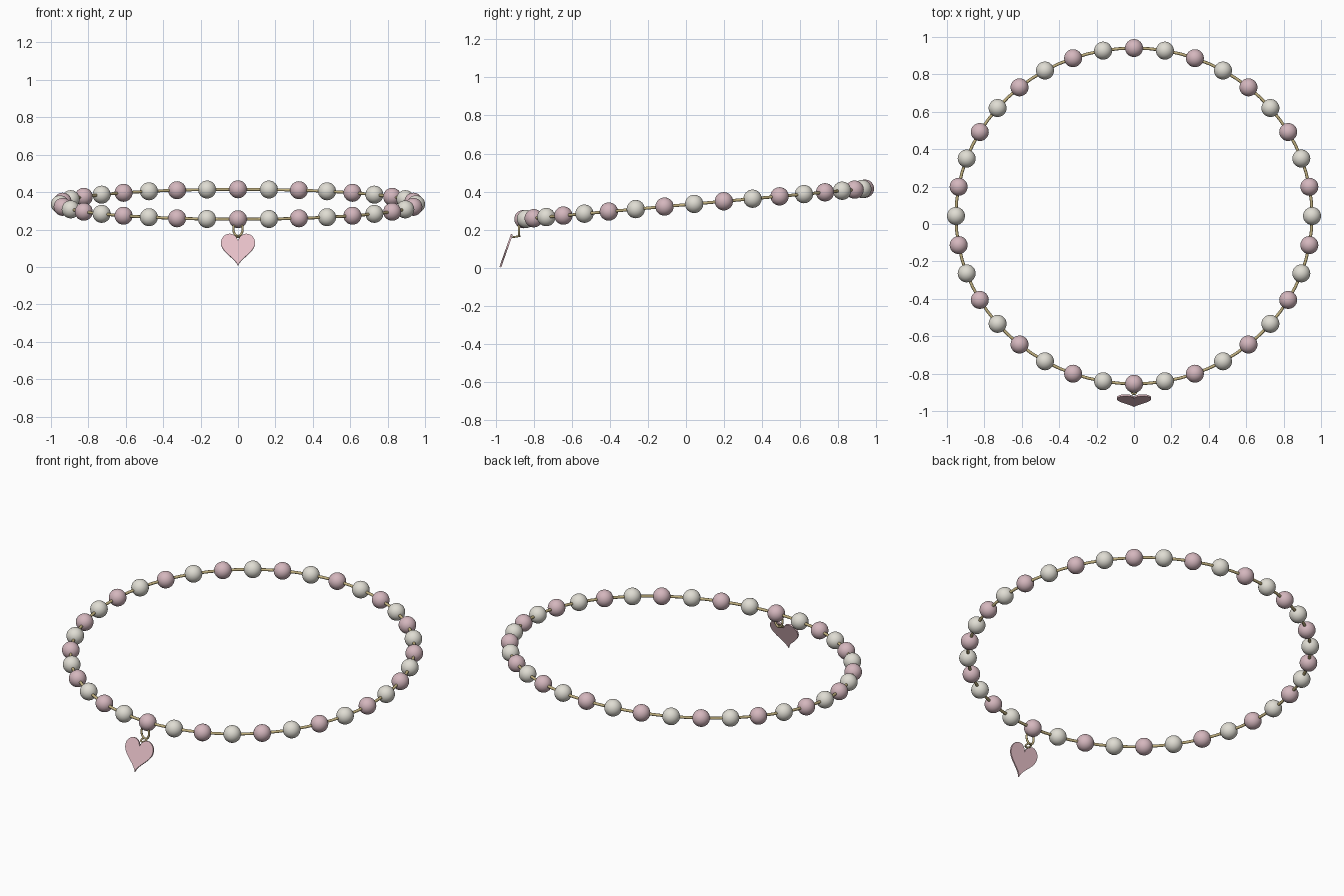
import bpy, bmesh
from math import sin, cos, pi, radians, atan2
from mathutils import Matrix, Vector

if "Cube" in bpy.data.objects:
    bpy.data.objects.remove(bpy.data.objects["Cube"])


def material(name, rgb):
    m = bpy.data.materials.new(name)
    m.diffuse_color = (*rgb, 1)
    m.use_nodes = True
    m.node_tree.nodes["Principled BSDF"].inputs["Base Color"].default_value = m.diffuse_color
    return m


PINK = material("pink", (0.66, 0.47, 0.51))
CREAM = material("cream", (0.74, 0.72, 0.65))
GOLD = material("gold", (0.55, 0.45, 0.22))
ROSE = material("rose", (0.80, 0.53, 0.58))


def add(name, mesh, mat=None):
    ob = bpy.data.objects.new(name, mesh)
    bpy.context.collection.objects.link(ob)
    if mat:
        mesh.materials.append(mat)
    return ob


def tube(name, points, radius, mat):
    """Closed wire through the given points."""
    cu = bpy.data.curves.new(name, 'CURVE')
    cu.dimensions = '3D'
    cu.bevel_depth = radius
    cu.bevel_resolution = 3
    sp = cu.splines.new('POLY')
    sp.points.add(len(points) - 1)
    for p, co in zip(sp.points, points):
        p.co = (*co, 1)
    sp.use_cyclic_u = True
    return add(name, cu, mat)


def bead_mesh(name, mat):
    me = bpy.data.meshes.new(name)
    bm = bmesh.new()
    bmesh.ops.create_uvsphere(bm, u_segments=32, v_segments=16, radius=0.048)
    for f in bm.faces:
        f.smooth = True
    bm.to_mesh(me)
    bm.free()
    me.materials.append(mat)
    return me


def on_band(a):
    """Point on the tilted oval band; angle 0 is the back."""
    return Vector((0.952 * sin(a), 0.043 + 0.8975 * cos(a), 0.335 + 0.08 * cos(a)))


# cord and alternating beads
COUNT = 36
tube("cord", [on_band(2 * pi * i / (2 * COUNT)) for i in range(2 * COUNT)], 0.008, GOLD)
meshes = [bead_mesh("pink_bead", PINK), bead_mesh("cream_bead", CREAM)]
for i in range(COUNT):
    bead = add(f"{('pink', 'cream')[i % 2]}_bead_{i:02d}", meshes[i % 2])
    bead.location = on_band(2 * pi * i / COUNT)

# hanging ring under the front bead, and the small ring that holds the heart
turn = [2 * pi * i / 32 for i in range(32)]
tube("hanging_ring", [(0.025 * cos(a), -0.878, 0.202 + 0.036 * sin(a)) for a in turn], 0.006, GOLD)
tube("heart_ring", [(0.014 * cos(a), -0.892 + 0.018 * sin(a), 0.163 + 0.003 * sin(a)) for a in turn],
     0.005, GOLD)

# heart charm: flat outline, extruded, tip leaning forward
tip, top = Vector((0, -0.976, 0.003)), Vector((0, -0.915, 0.176))
length = (top - tip).length
bm = bmesh.new()
outline = []
for i in range(64):
    a = 2 * pi * i / 64
    h = 13 * cos(a) - 5 * cos(2 * a) - 2 * cos(3 * a) - cos(4 * a)
    outline.append(bm.verts.new((0.0057 * 16 * sin(a) ** 3, -0.005, (h + 17) / 28.9 * length)))
face = bm.faces.new(outline)
ext = bmesh.ops.extrude_face_region(bm, geom=[face])
bmesh.ops.translate(bm, vec=(0, 0.01, 0),
                    verts=[v for v in ext["geom"] if isinstance(v, bmesh.types.BMVert)])
bmesh.ops.recalc_face_normals(bm, faces=bm.faces)
lean = atan2(top.y - tip.y, top.z - tip.z)
bm.transform(Matrix.Translation(tip) @ Matrix.Rotation(-lean, 4, 'X'))
me = bpy.data.meshes.new("heart_charm")
bm.to_mesh(me)
bm.free()
heart = add("heart_charm", me, ROSE)
bpy.context.view_layer.objects.active = heart
heart.select_set(True)
bpy.ops.object.shade_smooth_by_angle(angle=radians(35))
